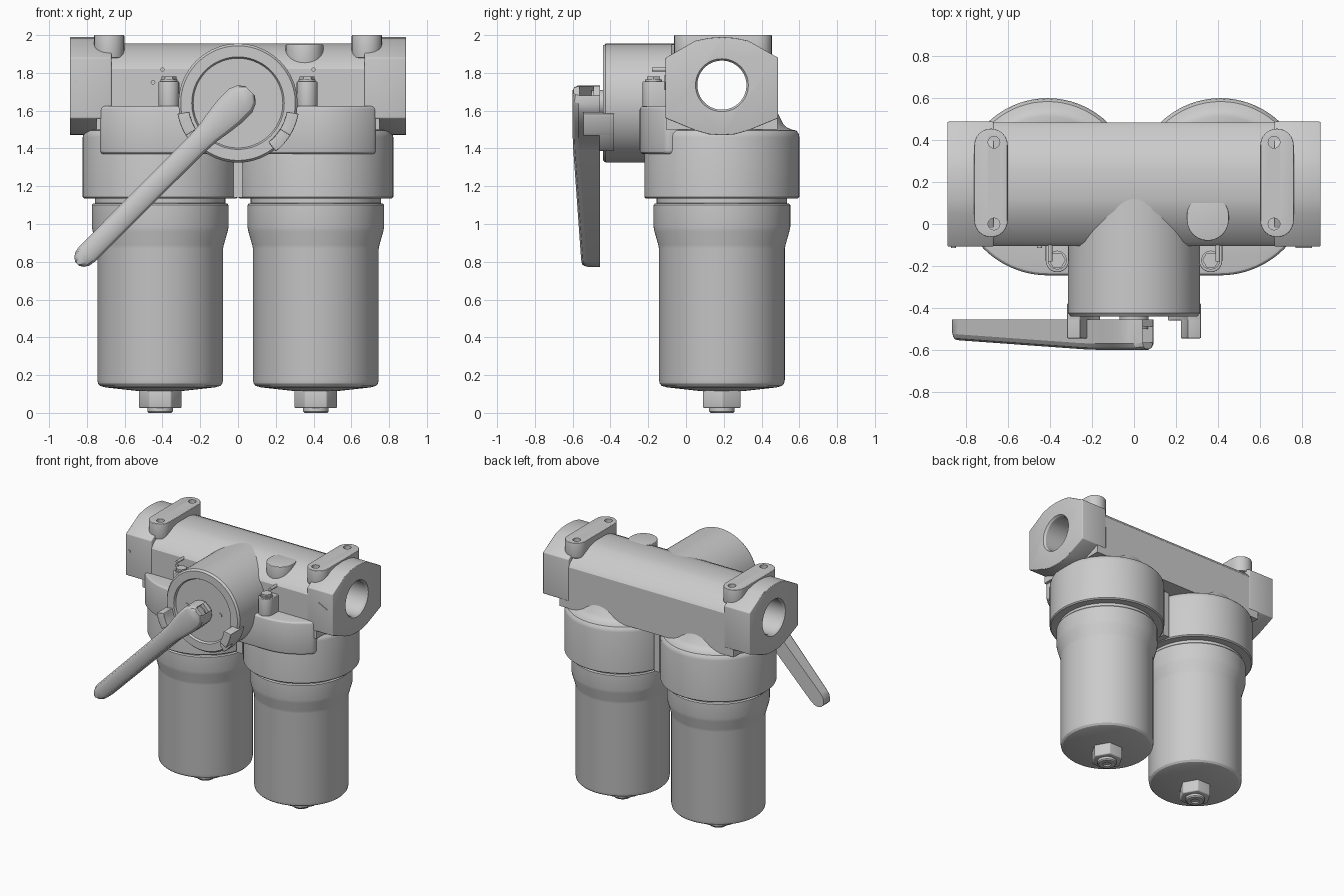
import bpy, bmesh
from math import sin, cos, pi, radians
from mathutils import Vector

if "Cube" in bpy.data.objects:
    bpy.data.objects.remove(bpy.data.objects["Cube"])


def apply_mods(ob):
    dg = bpy.context.evaluated_depsgraph_get()
    ob.data = bpy.data.meshes.new_from_object(ob.evaluated_get(dg))
    ob.modifiers.clear()


def shade(ob):
    bpy.ops.object.select_all(action='DESELECT')
    ob.select_set(True)
    bpy.context.view_layer.objects.active = ob
    bpy.ops.object.shade_smooth_by_angle(angle=radians(28))


def finish(name, bm, bevel=0):
    bmesh.ops.remove_doubles(bm, verts=bm.verts, dist=1e-5)
    bmesh.ops.recalc_face_normals(bm, faces=bm.faces)
    me = bpy.data.meshes.new(name)
    bm.to_mesh(me)
    bm.free()
    ob = bpy.data.objects.new(name, me)
    bpy.context.collection.objects.link(ob)
    if bevel:
        m = ob.modifiers.new("bevel", 'BEVEL')
        m.width, m.segments, m.limit_method, m.angle_limit = bevel, 3, 'ANGLE', radians(40)
        apply_mods(ob)
    shade(ob)
    return ob


def place(axis, t, u, v):
    return {'x': Vector((t, u, v)), 'y': Vector((u, t, v)), 'z': Vector((u, v, t))}[axis]


def prism(name, pts, axis, a, b, bevel=0):
    """Extrude a 2D outline along an axis from a to b."""
    bm = bmesh.new()
    lo = [bm.verts.new(place(axis, a, *p)) for p in pts]
    hi = [bm.verts.new(place(axis, b, *p)) for p in pts]
    n = len(pts)
    for i in range(n):
        bm.faces.new((lo[i], lo[(i + 1) % n], hi[(i + 1) % n], hi[i]))
    bm.faces.new(lo)
    bm.faces.new(hi)
    return finish(name, bm, bevel)


def lathe(name, prof, axis, u, v, n=72):
    """Revolve (radius, position) points around an axis through (u, v)."""
    bm = bmesh.new()
    vs = [bm.verts.new(place(axis, t, u + r, v)) for r, t in prof]
    es = [bm.edges.new(p) for p in zip(vs, vs[1:])]
    bmesh.ops.spin(bm, geom=vs + es, cent=place(axis, 0, u, v), axis=place(axis, 1, 0, 0),
                   angle=2 * pi, steps=n)
    return finish(name, bm)


def rod(name, r, a, b, axis, u, v, n=32):
    return lathe(name, [(0, a), (r, a), (r, b), (0, b)], axis, u, v, n)


def arc(cx, cy, r, a0, a1, n=12):
    return [(cx + r * cos(radians(a0 + (a1 - a0) * i / n)),
             cy + r * sin(radians(a0 + (a1 - a0) * i / n))) for i in range(n + 1)]


def stadium(cx, y0, y1, r):
    return arc(cx, y1, r, 0, 180) + arc(cx, y0, r, 180, 360)


def cut(ob, cutter):
    m = ob.modifiers.new("cut", 'BOOLEAN')
    m.operation, m.object, m.solver = 'DIFFERENCE', cutter, 'EXACT'
    apply_mods(ob)
    shade(ob)


def remove(ob):
    bpy.data.objects.remove(ob)


CY, VZ = 0.19, 1.64      # bowl axis depth, valve axis height
bored = []

# filter bowls, hex plugs and round heads
for side, s in (("left", -1), ("right", 1)):
    x = 0.412 * s
    lathe(side + "_bowl", [(0, .115), (.11, .115), (.29, .135), (.318, .143), (.329, .155), (.333, .175),
                           (.333, .87), (.337, .89), (.357, .96), (.362, .985), (.362, 1.1),
                           (.355, 1.108), (.345, 1.11), (.345, 1.14), (0, 1.14)], 'z', x, CY)
    prism(side + "_hex_plug", arc(x, CY, .115, 0, 300, 5), 'z', .025, .125, .008)
    lathe(side + "_plug_tip", [(0, .012), (.03, .012), (.03, 0), (.06, 0), (.068, .008), (.068, .03), (0, .03)],
          'z', x, CY, 32)
    bored.append(lathe(side + "_head", [(0, 1.135), (.402, 1.135), (.41, 1.143), (.41, 1.46), (.406, 1.48),
                                        (.394, 1.495), (.37, 1.5), (.345, 1.51), (.325, 1.53), (.28, 1.62),
                                        (0, 1.62)], 'z', x, CY))
prism("head_web", [(-.025, .02), (.025, .02), (.025, .36), (-.025, .36)], 'z', 1.14, 1.55)

# front plate joining both heads
plate = arc(-.41, .19, .435, 222, 270) + arc(.41, .19, .435, 270, 318) + [(.7, .05), (-.7, .05)]
bored.append(prism("front_plate", plate, 'z', 1.37, 1.625, .02))

# main body and end flanges
body = [(.295, 1.50), (.295, 1.82), (.275, 1.85), (.19, 1.91), (.13, 1.94), (.07, 1.955)]
bored.append(prism("main_body", [(CY + u, z) for u, z in body] + [(CY - u, z) for u, z in body[::-1]],
                   'x', -.75, .75))
half = [(.07, 1.475), (.14, 1.495), (.298, 1.56), (.298, 1.88), (.14, 1.97), (.07, 1.985)]
flange = [(CY, 1.47)] + [(CY + u, z) for u, z in half] + [(CY, 1.99)] + [(CY - u, z) for u, z in half[::-1]]
for side, s in (("left", -1), ("right", 1)):
    bored.append(prism(side + "_flange", flange, 'x', .67 * s, .89 * s, .006))

# changeover valve housing with recessed face
bored.append(lathe("valve_housing", [(0, .19), (.315, .19), (.315, -.425), (.303, -.44), (.245, -.44),
                                     (.237, -.425), (0, -.425)], 'y', 0, VZ, 96))
for s in (-1, 1):
    rod("valve_face_pin", .02, -.43, -.41, 'y', .14 * s, VZ, 20)

# gauge boss on top
bored.append(prism("gauge_boss", stadium(.352, .02, .04, .1), 'z', 1.83, 1.95, .006))

# through bore with chamfered mouths
bore = lathe("bore_cutter", [(0, -.95), (.14, -.95), (.14, -.89), (.13, -.875), (.13, .875),
                             (.14, .89), (.14, .95), (0, .95)], 'x', CY, 1.735, 64)
for ob in bored:
    cut(ob, bore)
remove(bore)

for side, s in (("left", -1), ("right", 1)):
    # mounting pads with two screw holes
    pad = prism(side + "_mounting_pad", stadium(.682 * s, .017, .375, .08), 'z', 1.88, 2.0, .005)
    for y in (0, .39):
        hole = rod("hole_cutter", .028, 1.93, 2.1, 'z', .668 * s, y, 24)
        cut(pad, hole)
        remove(hole)
    # vent screws and their bosses
    prism(side + "_vent_boss", stadium(.366 * s, -.175, -.1, .055), 'z', 1.6, 1.755, .006)
    rod(side + "_vent_washer", .045, 1.75, 1.765, 'z', .366 * s, -.172, 24)
    prism(side + "_vent_screw", arc(.366 * s, -.172, .04, 0, 300, 5), 'z', 1.76, 1.78)
    rod(side + "_retaining_pin", .011, -.18, -.09, 'y', .4 * s, 1.818, 16)
    # handle stops on the valve rim
    for part, a0, a1, y in (("base", -10, -52, -.46), ("lug", -10, -32, -.545)):
        ring = arc(0, VZ, .325, a0, a1, 8) + arc(0, VZ, .262, a1, a0, 8)
        prism(f"{side}_stop_{part}", [(u * s, v) for u, v in ring], 'y', -.38, y, .004)

# small rivets and flow arrow on the front face
for x in (-.86, -.45):
    rod("rivet", .012, -.115, -.09, 'y', x, 1.75, 16)
prism("flow_arrow", [(.77, 1.71), (.85, 1.75), (.77, 1.79)], 'y', -.114, -.1)


# lever handle: lofted cross-sections along a 45 degree line
def lever(s, w):
    return ((w - s) * .7071, VZ - (w + s) * .7071)


bm = bmesh.new()
rings = []
for s, w, f in [(-.092, .035, -.595), (-.065, .068, -.6), (-.02, .088, -.6), (.06, .088, -.6), (.14, .078, -.6),
                (.22, .065, -.6), (.3, .06, -.598), (1.13, .058, -.556), (1.165, .052, -.554),
                (1.19, .036, -.55), (1.204, .015, -.545)]:
    sect = [(-w, -.455), (-w, f + .03), (-.8 * w, f + .01), (-.45 * w, f),
            (.45 * w, f), (.8 * w, f + .01), (w, f + .03), (w, -.455)]
    ring = []
    for u, y in sect:
        x, z = lever(s, u)
        ring.append(bm.verts.new((x, y, z)))
    rings.append(ring)
for a, b in zip(rings, rings[1:]):
    for i in range(8):
        bm.faces.new((a[i], a[(i + 1) % 8], b[(i + 1) % 8], b[i]))
bm.faces.new(rings[0])
bm.faces.new(rings[-1])
handle = finish("lever_handle", bm)
slot = prism("slot_cutter", [lever(-.15, -.035), lever(-.15, .035), lever(-.02, .035), lever(-.02, -.035)],
             'y', -.565, -.49)
cut(handle, slot)
remove(slot)
rod("lever_shaft", .07, -.5, -.41, 'y', 0, VZ)
